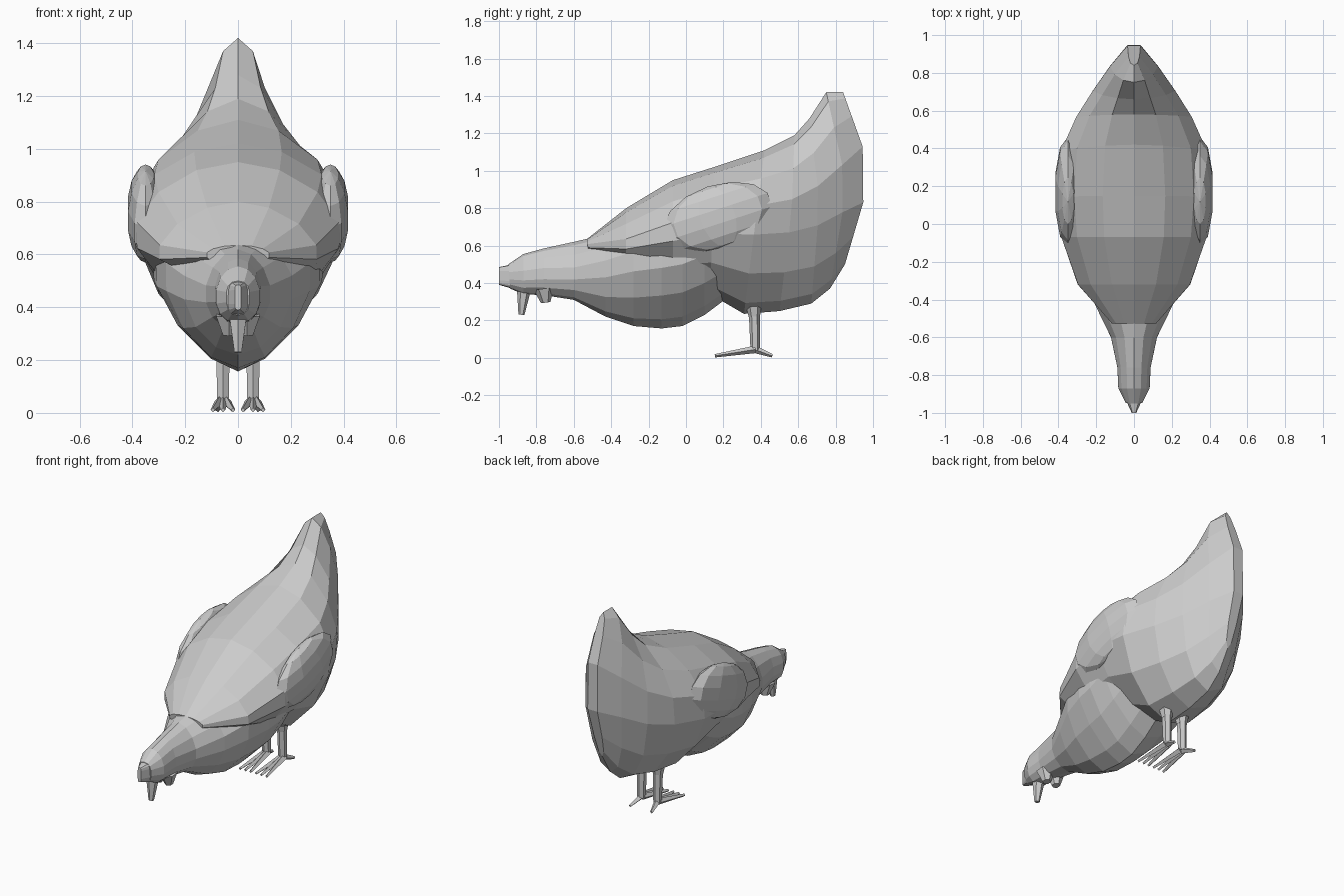
import bpy, bmesh, math
from mathutils import Vector, Matrix

if "Cube" in bpy.data.objects:
    bpy.data.objects.remove(bpy.data.objects["Cube"])

N = 7  # steps per half ring


def finish(name, bm):
    bmesh.ops.recalc_face_normals(bm, faces=bm.faces)
    me = bpy.data.meshes.new(name)
    bm.to_mesh(me)
    bm.free()
    ob = bpy.data.objects.new(name, me)
    bpy.context.collection.objects.link(ob)
    return ob


def loft(name, rings):
    """Skin rings: y_top, z_top, y_bottom, z_bottom, half width, z_widest, pinch_top, pinch_bottom, bulge."""
    bm = bmesh.new()
    loops = []
    for yt, zt, yb, zb, w, zm, pt, pb, bulge in rings:
        loop = []
        for i in range(2 * N):
            a = math.pi * i / N
            c, s = math.cos(a), math.sin(a)
            if abs(s) < 1e-6:
                s = 0
            p, ze = (pt, zt) if c > 0 else (pb, zb)
            k = abs(c) ** p
            x = math.copysign(w * abs(s) ** p, s)
            z = zm + (ze - zm) * k
            y = yt + (yb - yt) * (zt - z) / (zt - zb) + bulge * (1 - k)
            loop.append(bm.verts.new((x, y, z)))
        loops.append(loop)
    for a, b in zip(loops, loops[1:]):
        for i in range(2 * N):
            j = (i + 1) % (2 * N)
            bm.faces.new((a[i], a[j], b[j], b[i]))
    # end caps as strips across the ring
    for l in (loops[0], loops[-1]):
        bm.faces.new((l[0], l[1], l[-1]))
        bm.faces.new((l[N], l[N - 1], l[N + 1]))
        for i in range(1, N - 1):
            bm.faces.new((l[i], l[i + 1], l[-i - 1], l[-i]))
    return finish(name, bm)


def limb(name, a, b, ra, rb, sides=6):
    """Tapered prism from a to b."""
    a, b = Vector(a), Vector(b)
    d = b - a
    bm = bmesh.new()
    m = Matrix.Translation((a + b) / 2) @ d.to_track_quat('Z', 'Y').to_matrix().to_4x4()
    bmesh.ops.create_cone(bm, cap_ends=True, segments=sides, radius1=ra, radius2=rb,
                          depth=d.length, matrix=m)
    return finish(name, bm)


# back, belly and upright tail
loft("body", [
    (-.53, .635, -.52, .55, .12, .60, 1, 1, 0),
    (-.32, .80, -.32, .53, .305, .60, 1.15, .9, 0),
    (-.07, .95, -.07, .37, .395, .67, 1.1, 1.25, 0),
    (.15, 1.02, .13, .34, .415, .73, 1.1, 1.2, 0),
    (.42, 1.11, .31, .235, .40, .75, 1.15, 1.15, 0),
    (.58, 1.19, .50, .25, .315, .78, 1.2, 1.05, .02),
    (.66, 1.28, .67, .29, .225, .84, 1.15, .95, .05),
    (.75, 1.42, .77, .37, .13, .92, 1.0, .9, .10),
    (.84, 1.42, .85, .50, .035, .99, .75, .75, .15),
])

# head, neck and breast
loft("head_and_breast", [
    (-.95, .50, -.94, .37, .045, .44, .8, .8, 0),
    (-.87, .555, -.87, .34, .085, .44, 1, .9, 0),
    (-.76, .585, -.76, .335, .09, .45, 1, .9, 0),
    (-.60, .62, -.60, .31, .125, .45, 1.1, 1, 0),
    (-.43, .66, -.43, .22, .21, .48, 1, 1.1, 0),
    (-.28, .74, -.28, .17, .28, .52, 1, 1.2, 0),
    (-.13, .84, -.13, .157, .32, .53, 1, 1.35, 0),
    (-.02, .88, -.02, .17, .33, .55, 1, 1.35, 0),
    (.10, .90, .10, .23, .33, .60, 1, 1.3, 0),
    (.22, .90, .22, .32, .32, .65, 1, 1.3, 0),
    (.36, .90, .36, .50, .28, .70, 1, 1, 0),
])

# comb, beak and wattles
loft("comb", [
    (-1.0, .485, -1.0, .39, .012, .44, .4, .4, 0),
    (-.93, .50, -.93, .37, .045, .44, .6, .6, 0),
])
limb("beak", (0, -.865, .38), (0, -.88, .23), .04, .016, 6)

for side, s in (("left", 1), ("right", -1)):
    limb(f"wattle_{side}", (s * .035, -.76, .37), (s * .035, -.75, .295), .055, .025, 6)

    # folded wing
    bm = bmesh.new()
    bmesh.ops.create_uvsphere(bm, u_segments=10, v_segments=7, radius=1)
    m = (Matrix.Translation((s * .35, .17, .755)) @ Matrix.Rotation(math.radians(18), 4, 'X')
         @ Matrix.Diagonal((.072, .30, .17, 1)))
    bm.transform(m)
    finish(f"wing_{side}", bm)

    # leg and foot
    x = s * .057
    limb(f"thigh_{side}", (x, .36, .36), (x, .365, .22), .06, .03)
    limb(f"leg_{side}", (x, .365, .26), (x, .37, .04), .03, .025)
    for i, dx in enumerate((-.038, 0, .038)):
        limb(f"front_toe_{side}_{i}", (x + dx * .3, .37, .045), (x + dx, .155, .011), .02, .009, 4)
    limb(f"back_toe_{side}", (x, .37, .045), (x + s * .02, .46, .011), .02, .009, 4)
